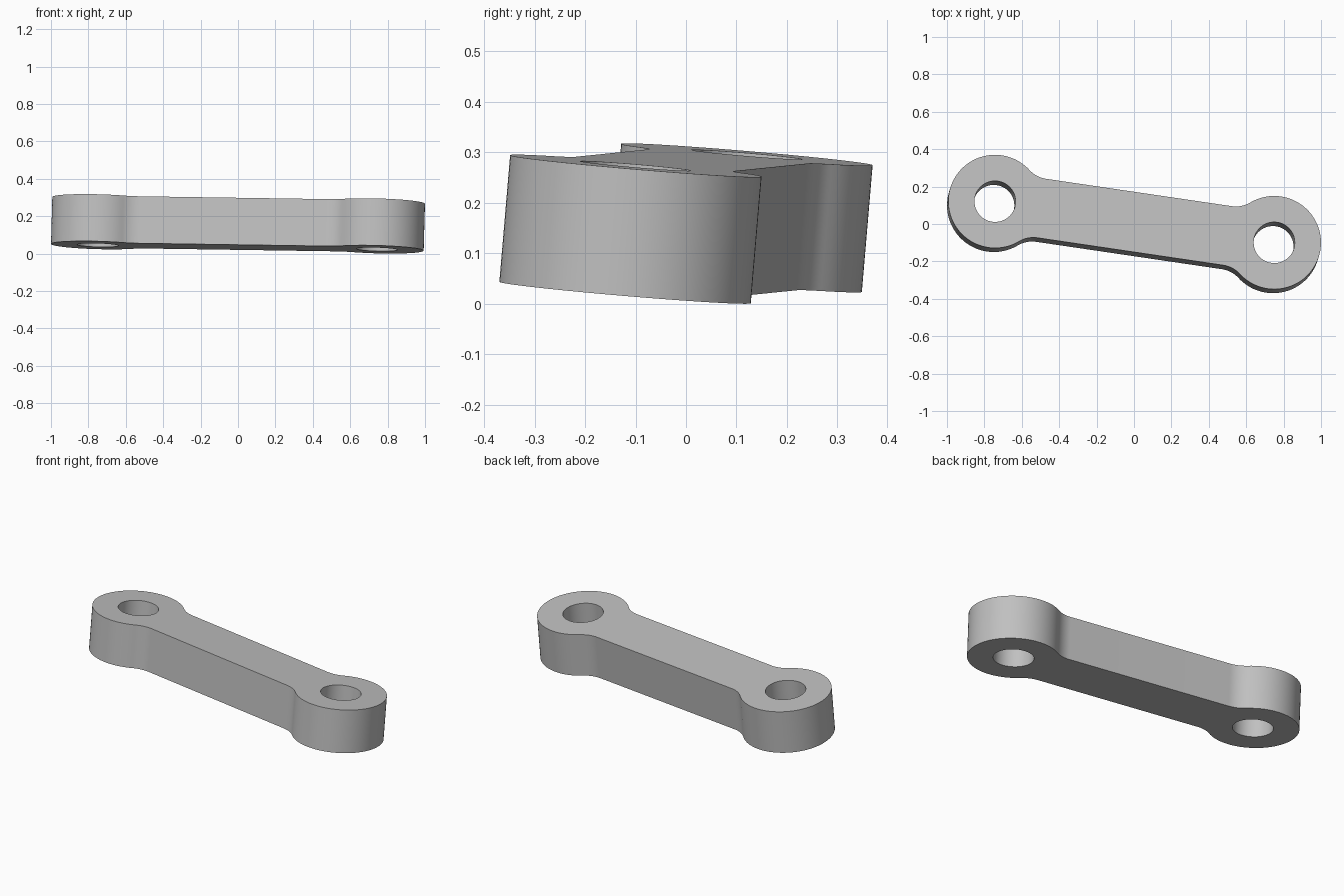
import bpy, bmesh
from math import atan2, cos, pi, sin, sqrt
from mathutils import Matrix, Vector

cube = bpy.data.objects.get("Cube")
if cube:
    bpy.data.objects.remove(cube, do_unlink=True)

HALF_LENGTH = 0.7545    # centre to eye centre
EYE_R, HOLE_R = 0.25, 0.11
BAR_HALF = 0.16
FILLET_R = 0.15
THICKNESS = 0.252


def arc(cx, cy, r, start, end, steps):
    angles = [start + (end - start) * i / steps for i in range(steps + 1)]
    return [(cx + r * cos(a), cy + r * sin(a)) for a in angles]


# Half outline: lower fillet, round eye, upper fillet at the +x end
rise = BAR_HALF + FILLET_R
run = sqrt((EYE_R + FILLET_R) ** 2 - rise ** 2)
tilt = atan2(rise, run)
fx = HALF_LENGTH - run
half = arc(fx, -rise, FILLET_R, pi / 2, tilt, 12)
half += arc(HALF_LENGTH, 0, EYE_R, tilt - pi, pi - tilt, 72)[1:-1]
half += arc(fx, rise, FILLET_R, -tilt, -pi / 2, 12)
outline = half + [(-x, -y) for x, y in half]
holes = [arc(s * HALF_LENGTH, 0, HOLE_R, 0, 2 * pi, 64)[:-1] for s in (-1, 1)]

# Fill the profile around both holes and extrude it
bm = bmesh.new()
for loop in [outline] + holes:
    verts = [bm.verts.new((x, y, -THICKNESS / 2)) for x, y in loop]
    for a, b in zip(verts, verts[1:] + verts[:1]):
        bm.edges.new((a, b))
bmesh.ops.triangle_fill(bm, use_beauty=True, edges=bm.edges[:])
result = bmesh.ops.extrude_face_region(bm, geom=bm.faces[:], use_keep_orig=True)
top = [g for g in result["geom"] if isinstance(g, bmesh.types.BMVert)]
bmesh.ops.translate(bm, verts=top, vec=(0, 0, THICKNESS))
bmesh.ops.recalc_face_normals(bm, faces=bm.faces[:])

# Lay the link along its slightly tilted axes
along = Vector((1.493, -0.22, -0.0224)).normalized()
normal = Vector((0.0275, 0.085, 1))
normal = (normal - along * normal.dot(along)).normalized()
across = normal.cross(along)
bm.transform(Matrix((along, across, normal)).transposed().to_4x4())
lowest = min(v.co.z for v in bm.verts)
bmesh.ops.translate(bm, verts=bm.verts[:], vec=(0, 0, -lowest))

mesh = bpy.data.meshes.new("link_arm")
bm.to_mesh(mesh)
bm.free()
link = bpy.data.objects.new("link_arm", mesh)
bpy.context.collection.objects.link(link)

# Single grey finish
grey = bpy.data.materials.new("light grey")
grey.use_nodes = True
color = (0.53, 0.53, 0.53, 1)
grey.diffuse_color = color
grey.node_tree.nodes["Principled BSDF"].inputs["Base Color"].default_value = color
mesh.materials.append(grey)

bpy.ops.object.select_all(action="DESELECT")
link.select_set(True)
bpy.context.view_layer.objects.active = link
bpy.ops.object.shade_smooth_by_angle(angle=pi / 6)
